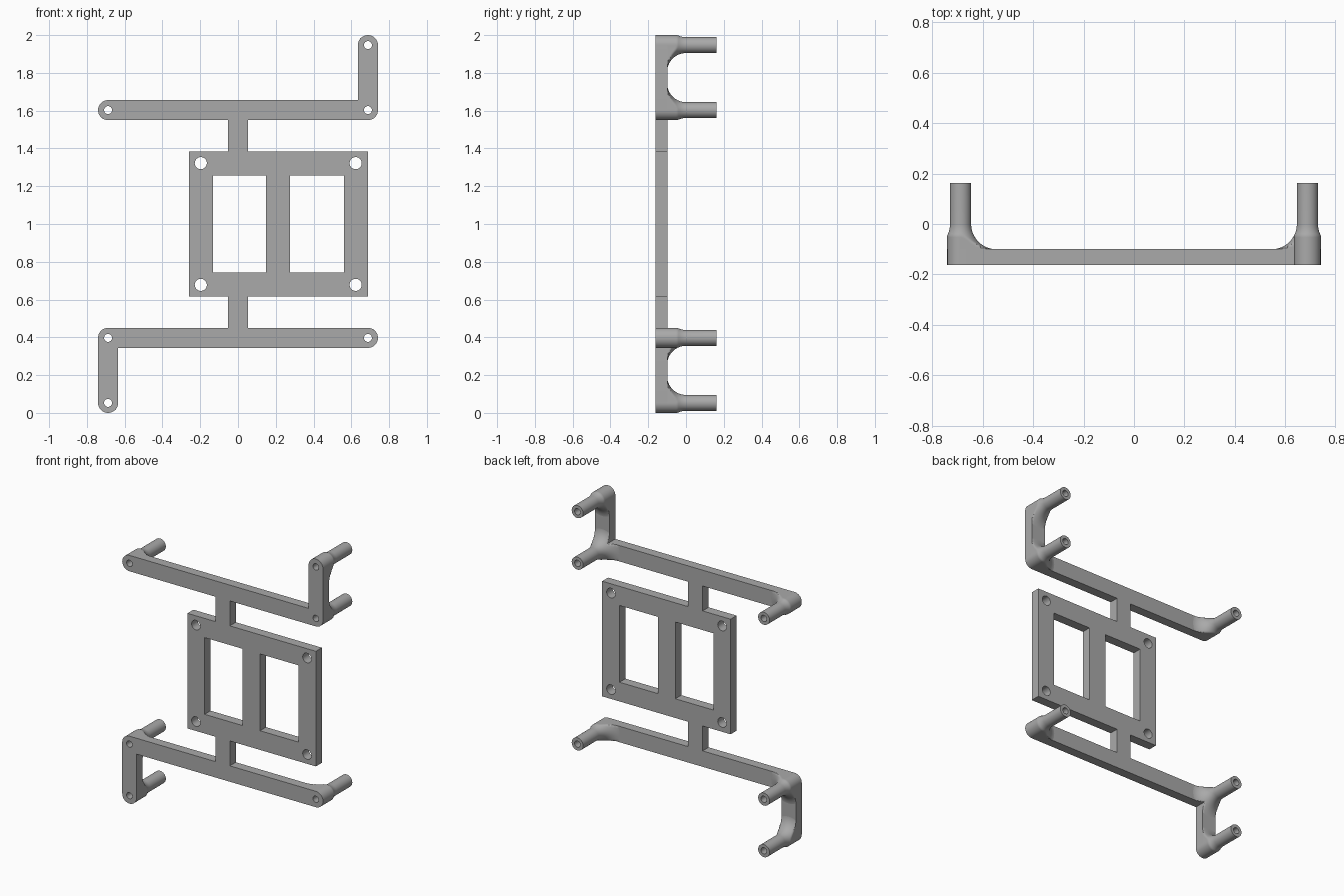
import bpy, bmesh
from math import sin, cos, pi, radians
from mathutils import Matrix

if "Cube" in bpy.data.objects:
    bpy.data.objects.remove(bpy.data.objects["Cube"], do_unlink=True)

FRONT, BACK, TIP = -0.162, -0.099, 0.162   # depths of plate faces and post ends
ARM, POST, BORE, FILLET = 0.053, 0.042, 0.021, 0.1
PX, LOW, HIGH = 0.688, 0.603, 0.947        # post positions, heights from the middle
SEG = 64

grey = bpy.data.materials.new("plain grey")
grey.use_nodes = True
colour = (0.4, 0.4, 0.4, 1)
grey.diffuse_color = colour
grey.node_tree.nodes["Principled BSDF"].inputs["Base Color"].default_value = colour


def arc(cx, cz, r, start, end, n=24):
    return [(cx + r * cos(radians(start + (end - start) * i / n)),
             cz + r * sin(radians(start + (end - start) * i / n))) for i in range(n + 1)]


def circle(cx, cz, r):
    return arc(cx, cz, r, 0, 360, 48)[:-1]


def rect(x0, x1, z):
    return [(x0, -z), (x1, -z), (x1, z), (x0, z)]


def add_object(name, mesh, turn=0):
    obj = bpy.data.objects.new(name, mesh)
    bpy.context.collection.objects.link(obj)
    obj.location.z = 1
    obj.rotation_euler.y = turn
    if not mesh.materials:
        mesh.materials.append(grey)
    bpy.ops.object.select_all(action='DESELECT')
    obj.select_set(True)
    bpy.context.view_layer.objects.active = obj
    bpy.ops.object.shade_smooth_by_angle(angle=radians(30))
    return obj


def plate_mesh(name, loops):
    """Flat plate from an outline followed by its openings."""
    curve = bpy.data.curves.new(name, 'CURVE')
    curve.dimensions = '2D'
    curve.fill_mode = 'BOTH'
    curve.extrude = (BACK - FRONT) / 2
    for loop in loops:
        spline = curve.splines.new('POLY')
        spline.points.add(len(loop) - 1)
        for point, (x, z) in zip(spline.points, loop):
            point.co = (x, z, 0, 1)
        spline.use_cyclic_u = True
    helper = bpy.data.objects.new(name, curve)
    bpy.context.collection.objects.link(helper)
    bpy.context.view_layer.update()
    mesh = bpy.data.meshes.new_from_object(
        helper.evaluated_get(bpy.context.evaluated_depsgraph_get()))
    bpy.data.objects.remove(helper, do_unlink=True)
    mesh.transform(Matrix.Translation((0, (FRONT + BACK) / 2, 0)) @ Matrix.Rotation(pi / 2, 4, 'X'))
    bm = bmesh.new()
    bm.from_mesh(mesh)
    bmesh.ops.remove_doubles(bm, verts=bm.verts, dist=1e-5)
    bmesh.ops.recalc_face_normals(bm, faces=bm.faces)
    bm.to_mesh(mesh)
    bm.free()
    return mesh


def arm_limit(angle, directions):
    """Distance from the post centre to the edge of the arms below it."""
    limit = ARM
    for d in directions:
        if cos(angle - d) > 0:
            limit = max(limit, ARM / max(abs(sin(angle - d)), 1e-4))
    return limit


def post_mesh(name, cx, cz, directions):
    """Hollow post whose flared foot is trimmed to the arm width."""
    steps = [pi / 2 * (1 - i / 20) for i in range(21)]
    levels = [(-FILLET * sin(t), POST + FILLET * (1 - cos(t))) for t in steps]
    levels += [(TIP, POST), (TIP, BORE), (BACK, BORE)]
    bm = bmesh.new()
    rings = []
    for y, r in levels:
        ring = []
        for i in range(SEG):
            a = 2 * pi * i / SEG
            d = min(r, arm_limit(a, directions))
            ring.append(bm.verts.new((cx + d * cos(a), y, cz + d * sin(a))))
        rings.append(ring)
    for low, up in zip(rings, rings[1:]):
        for i in range(SEG):
            j = (i + 1) % SEG
            bm.faces.new((low[i], up[i], up[j], low[j]))
    mesh = bpy.data.meshes.new(name)
    bm.to_mesh(mesh)
    bm.free()
    return mesh


# Central frame with two windows and four screw holes
X0, X1, Z = -0.26, 0.688, 0.384
frame = [rect(X0, X1, Z), rect(-0.133, 0.148, 0.256), rect(0.276, 0.56, 0.256)]
frame += [circle(x, z, 0.032) for x in (X0 + 0.063, X1 - 0.065) for z in (-0.322, 0.322)]
add_object("frame", plate_mesh("frame", frame))

# Cranked arm with its link to the frame
outline = [(-ARM, Z), (-ARM, LOW - ARM)]
outline += arc(-PX, LOW, ARM, 270, 90)
outline += [(PX - ARM, LOW + ARM)]
outline += arc(PX, HIGH, ARM, 180, 0)
outline += arc(PX, LOW, ARM, 0, -90)
outline += [(ARM, LOW - ARM), (ARM, Z)]
posts = {"end_post": (-PX, LOW, [0]),
         "corner_post": (PX, LOW, [pi, pi / 2]),
         "tip_post": (PX, HIGH, [-pi / 2])}
arm = plate_mesh("arm", [outline] + [circle(x, z, BORE) for x, z, _ in posts.values()])

# The lower arm is the upper one turned half way round
parts = {"arm": arm}
parts.update({name: post_mesh(name, *spec) for name, spec in posts.items()})
for side, turn in (("upper", 0), ("lower", pi)):
    for name, mesh in parts.items():
        add_object(side + "_" + name, mesh, turn)
